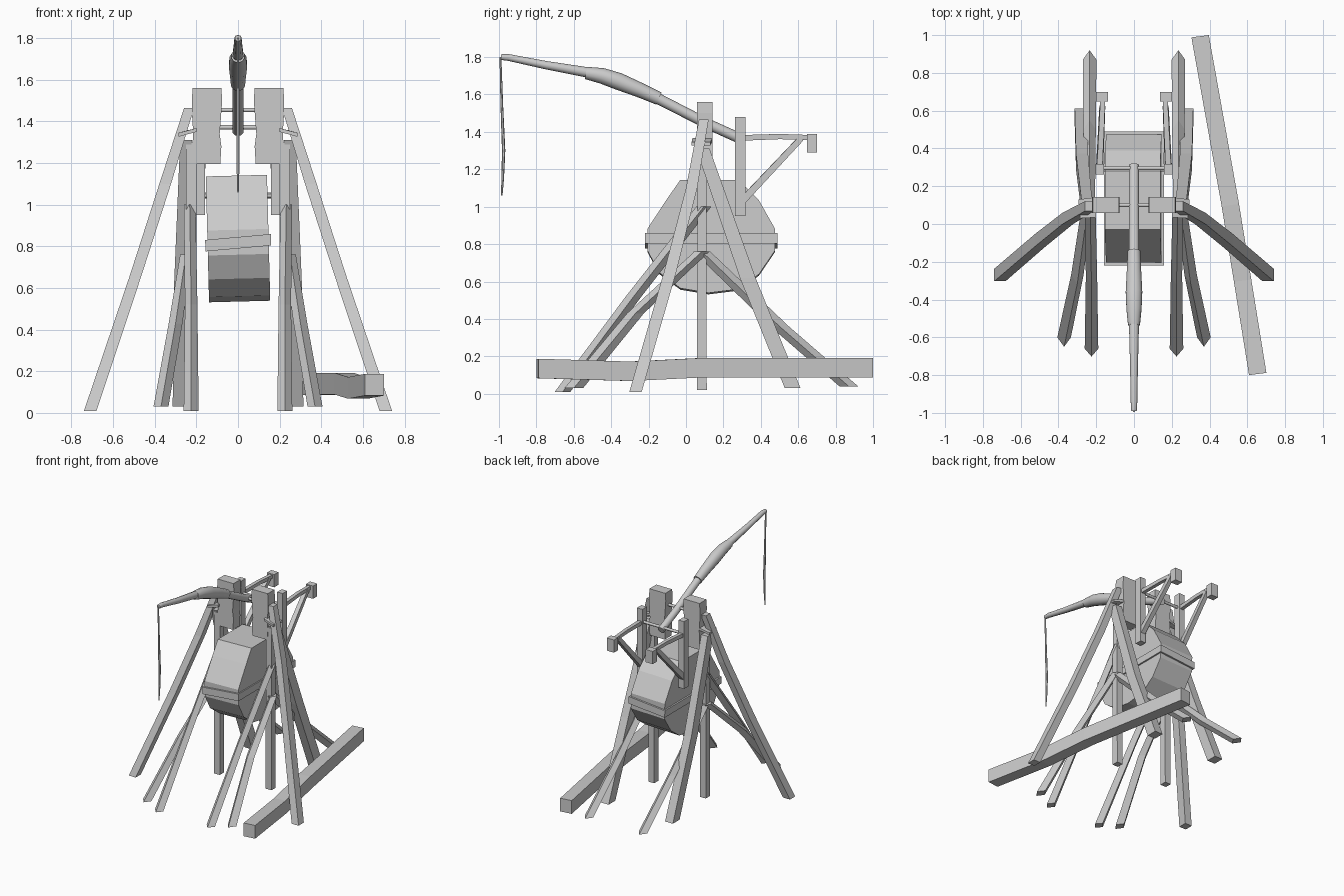
import bpy, bmesh, math
from mathutils import Vector, Matrix

if "Cube" in bpy.data.objects:
    bpy.data.objects.remove(bpy.data.objects["Cube"])


def make(name, bm, mirror=False, smooth=False):
    bmesh.ops.recalc_face_normals(bm, faces=bm.faces)
    me = bpy.data.meshes.new(name)
    bm.to_mesh(me)
    bm.free()
    ob = bpy.data.objects.new(name, me)
    bpy.context.collection.objects.link(ob)
    if mirror:
        ob.modifiers.new("mirror", 'MIRROR').use_mirror_merge = False
    if smooth:
        bpy.ops.object.select_all(action='DESELECT')
        ob.select_set(True)
        bpy.context.view_layer.objects.active = ob
        bpy.ops.object.shade_smooth_by_angle(angle=math.radians(50))
    return ob


def loft(name, rings, mirror=False, smooth=False):
    bm = bmesh.new()
    vs = [[bm.verts.new(p) for p in r] for r in rings]
    n = len(vs[0])
    for a, b in zip(vs, vs[1:]):
        for i in range(n):
            j = (i + 1) % n
            bm.faces.new((a[i], a[j], b[j], b[i]))
    bm.faces.new(vs[0])
    bm.faces.new(vs[-1])
    return make(name, bm, mirror, smooth)


def leg(name, pts, diamond=False, mirror=True):
    """Timber with level-cut ends; points are x, y, z, half width x, half depth y."""
    shape = [(1, 0), (0, 1), (-1, 0), (0, -1)] if diamond else [(1, 1), (-1, 1), (-1, -1), (1, -1)]
    return loft(name, [[(x + a * hx, y + b * hy, z) for a, b in shape] for x, y, z, hx, hy in pts], mirror)


def bar(name, pts, n=4, mirror=False, smooth=False):
    """Round or square bar swept along points x, y, z, radius."""
    ps = [Vector(p[:3]) for p in pts]
    rings = []
    for i, p in enumerate(ps):
        t = (ps[min(i + 1, len(ps) - 1)] - ps[max(i - 1, 0)]).normalized()
        ref = Vector((0, 0, 1)) if abs(t.z) < 0.9 else Vector((0, 1, 0))
        u = t.cross(ref).normalized()
        v = u.cross(t)
        k = math.sqrt(2) if n == 4 else 1
        rings.append([p + pts[i][3] * k * (u * math.cos(a) + v * math.sin(a))
                      for a in (math.pi / n + 2 * math.pi * j / n for j in range(n))])
    return loft(name, rings, mirror, smooth)


def box(name, x, y, z, mirror=True):
    return loft(name, [[(x[0], y[0], h), (x[1], y[0], h), (x[1], y[1], h), (x[0], y[1], h)] for h in z], mirror)


# throwing arm with thick bound sleeve
bar("throwing_arm", [(0, -0.99, 1.80, .015), (0, -0.95, 1.798, .018), (0, -0.75, 1.757, .022),
                     (0, -0.52, 1.717, .028), (0, -0.15, 1.578, .029), (0, 0.1, 1.45, .028),
                     (0, 0.31, 1.355, .028)], 10, smooth=True)
bar("arm_sleeve", [(0, -0.535, 1.715, .033), (0, -0.45, 1.70, .042), (0, -0.36, 1.67, .046),
                   (0, -0.25, 1.625, .040), (0, -0.145, 1.578, .035)], 10, smooth=True)
# sling rope hanging from the tip
bar("sling_rope", [(0, -0.992, 1.80, .005), (0, -0.985, 1.55, .007), (0, -0.975, 1.3, .009),
                   (0, -0.98, 1.15, .007), (0, -0.985, 1.06, .004)], 6, smooth=True)

# axle and rear rod
bar("main_axle", [(-0.22, 0.1, 1.455, .011), (0.22, 0.1, 1.455, .011)], 8, smooth=True)
bar("arm_end_rod", [(-0.2, 0.295, 1.372, .011), (0.2, 0.295, 1.372, .011)], 8, smooth=True)

# bearing blocks, slightly uneven along the height
loft("bearing_block", [[(a, .058, z), (b, .058, z), (b, .143, z), (a, .143, z)] for a, b, z in
                       [(.085, .215, 1.195), (.08, .22, 1.28), (.088, .215, 1.34),
                        (.082, .22, 1.42), (.076, .222, 1.50), (.08, .218, 1.56)]], True)
# straps tying the blocks to the outer legs
loft("leg_strap", [[(.20, .035, 1.35 + d), (.285, .03, 1.327 + d), (.295, .13, 1.327 + d), (.20, .142, 1.35 + d)]
                   for d in (0, .018)], True)

# frame timbers
leg("outer_leg", [(.71, -.27, .01, .03, .033), (.495, -.085, .65, .028, .033),
                  (.35, .03, 1.10, .028, .03), (.235, .095, 1.465, .024, .026)])
leg("rear_leg", [(.28, .57, .03, .034, .042), (.275, .33, .62, .032, .042),
                 (.25, .09, 1.31, .028, .036)])
leg("upright_post", [(.225, .085, .02, .025, .026), (.225, .085, 1.3, .025, .024)])
leg("front_brace", [(.225, -.66, .01, .036, .042), (.225, -.28, .52, .03, .042),
                    (.232, .095, 1.0, .028, .04)], True)
leg("splayed_brace", [(.37, -.60, .03, .036, .05), (.30, -.27, .43, .033, .045),
                      (.25, .085, .76, .028, .04)], True)
leg("back_brace", [(.235, .87, .04, .036, .05), (.235, .5, .36, .033, .05),
                   (.235, .085, .76, .028, .045)], True)

# counterweight: extruded rounded profile in y, z with a band around it
prof = [(-.03, 1.14), (.28, 1.14), (.39, 1.03), (.475, .88), (.475, .76), (.39, .635), (.28, .555),
        (.12, .535), (-.03, .56), (-.145, .645), (-.205, .76), (-.205, .88), (-.10, 1.04)]
tilt = Matrix.Rotation(math.radians(-1.5), 4, 'Y')
mid = Vector((0, .135, .84))


def tilted(p):
    return mid + tilt @ (Vector(p) - mid)


loft("counterweight", [[tilted((x, y, z)) for y, z in prof] for x in (-.147, .147)])
loft("counterweight_band", [[tilted((sx * .158, .135 + sy * .354, z + .01 * sx)) for sx, sy in
                             ((-1, -1), (1, -1), (1, 1), (-1, 1))] for z in (.79, .845)])

# rear hanger posts with bracket arms
box("hanger_post", (.158, .205), (.262, .318), (.95, 1.48))
bar("hanger_peg", [(.13, .29, 1.045, .014), (.195, .29, 1.045, .014)], 6, mirror=True)
bar("bracket_arm", [(.182, .30, 1.368, .015), (.172, .5, 1.375, .014), (.165, .67, 1.37, .013)], mirror=True)
bar("bracket_brace", [(.182, .30, 1.03, .019), (.168, .615, 1.365, .016)], mirror=True)
box("bracket_end_block", (.138, .20), (.648, .70), (1.29, 1.39))

# loose ground beam on the right
loft("ground_beam", [[(x - .046, y - .006, z - .052), (x + .046, y + .006, z - .052),
                      (x + .046, y + .006, z + .052), (x - .046, y - .006, z + .052)]
                     for x, y, z in [(.655, -.794, .135), (.575, -.3, .12), (.51, .1, .14), (.35, .994, .138)]])
